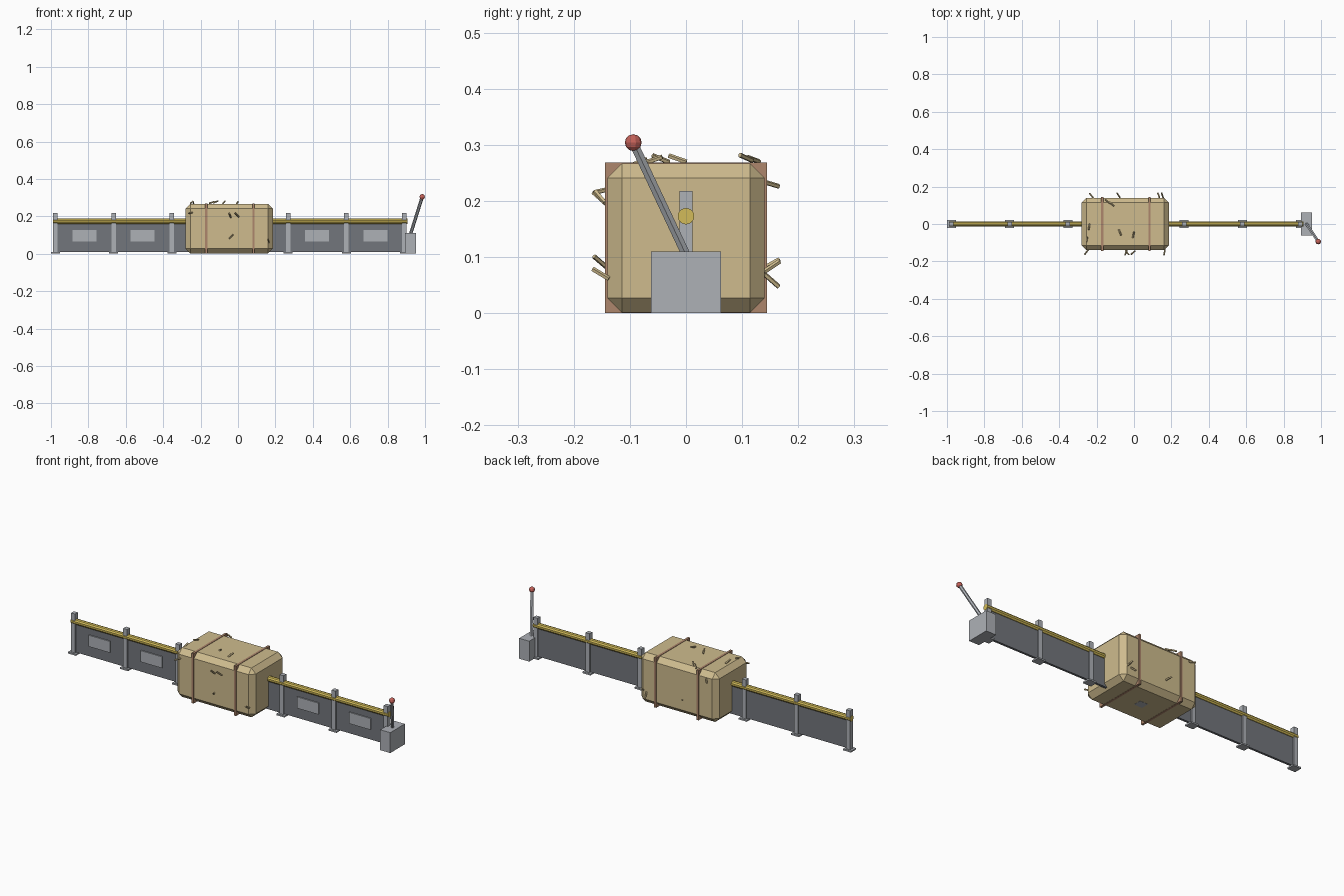
import bpy, math
from mathutils import Vector

if "Cube" in bpy.data.objects:
    bpy.data.objects.remove(bpy.data.objects["Cube"])


def mat(name, r, g, b):
    m = bpy.data.materials.new(name)
    m.diffuse_color = (r, g, b, 1)
    m.use_nodes = True
    m.node_tree.nodes["Principled BSDF"].inputs["Base Color"].default_value = m.diffuse_color
    return m


STEEL = mat("steel", 0.42, 0.44, 0.47)
DARK = mat("dark_panel", 0.17, 0.18, 0.20)
YELLOW = mat("yellow", 0.65, 0.50, 0.10)
STRAW = mat("straw", 0.62, 0.50, 0.27)
TWINE = mat("twine", 0.42, 0.24, 0.15)
RED = mat("red", 0.55, 0.12, 0.10)


def box(name, x, y, z, m):
    """Box from (min, max) pairs."""
    bpy.ops.mesh.primitive_cube_add(size=1, location=[(a + b) / 2 for a, b in (x, y, z)])
    o = bpy.context.object
    o.name = name
    o.scale = [b - a for a, b in (x, y, z)]
    bpy.ops.object.transform_apply(location=False, rotation=False, scale=True)
    o.data.materials.append(m)
    return o


def rod(name, a, b, r, sides, m):
    """Cylinder between two points."""
    a, b = Vector(a), Vector(b)
    bpy.ops.mesh.primitive_cylinder_add(vertices=sides, radius=r, depth=(b - a).length,
                                        location=(a + b) / 2)
    o = bpy.context.object
    o.name = name
    o.rotation_euler = (b - a).to_track_quat('Z', 'Y').to_euler()
    o.data.materials.append(m)
    return o


# fence posts with foot plates
STEP = 0.311
posts = [-0.976 + STEP * i for i in range(7)]
for x in posts:
    box("post", (x - 0.012, x + 0.012), (-0.012, 0.012), (0, 0.218), STEEL)
    box("foot_plate", (x - 0.024, x + 0.024), (-0.022, 0.022), (0, 0.008), STEEL)

# infill panels with a pale plate on the front
for x in posts[:-1]:
    c = x + STEP / 2
    box("panel", (x + 0.01, x + STEP - 0.01), (-0.006, 0.006), (0.01, 0.165), DARK)
    box("front_plate", (c - 0.064, c + 0.064), (-0.012, -0.004), (0.065, 0.126), STEEL)

# top rail
rod("rail", (-0.99, 0, 0.173), (0.905, 0, 0.173), 0.015, 10, YELLOW)

# bale with chamfered edges
bale = box("bale", (-0.28, 0.186), (-0.14, 0.14), (0.001, 0.267), STRAW)
bev = bale.modifiers.new("chamfer", 'BEVEL')
bev.width = 0.026
bev.segments = 1

# binding straps
for x in (-0.17, 0.083):
    box("strap", (x - 0.006, x + 0.006), (-0.144, 0.144), (0, 0.269), TWINE)


# loose straws: centre and direction
def straw(c, d):
    h = Vector(d).normalized() * 0.017
    c = Vector(c)
    rod("loose_straw", c - h, c + h, 0.0045, 5, STRAW)


for c, d in [
    # top
    ((-0.24, -0.015, 0.275), (0.15, 1, -0.35)), ((-0.252, -0.085, 0.268), (0.1, 1, 0.4)),
    ((-0.12, 0.107, 0.277), (1, -0.9, 0.4)), ((-0.14, 0.12, 0.274), (1, -0.8, 0.3)),
    ((-0.075, -0.045, 0.275), (0.4, -1, 0.4)), ((-0.003, -0.058, 0.273), (0.2, 1, 0.35)),
    # front
    ((-0.043, -0.153, 0.205), (0.3, 0.8, -0.7)), ((-0.005, -0.153, 0.207), (0.7, 0.6, -0.7)),
    ((-0.037, -0.153, 0.092), (0.6, -0.7, 0.6)), ((0.163, -0.152, 0.070), (0.2, 1, -0.6)),
    ((-0.254, -0.150, 0.218), (0.7, 0.9, 0.2)),
    # back
    ((-0.228, 0.152, 0.230), (-0.8, 1, -0.3)), ((-0.083, 0.153, 0.088), (-0.6, 0.9, 0.5)),
    ((0.132, 0.153, 0.058), (-0.3, 0.8, -0.7)), ((0.152, 0.153, 0.083), (-0.3, 0.9, 0.6)),
]:
    straw(c, d)

# control box with lever and knob
box("lever_box", (0.892, 0.952), (-0.062, 0.062), (0, 0.11), STEEL)
knob_at = (0.985, -0.094, 0.304)
rod("lever", (0.921, 0.002, 0.10), knob_at, 0.009, 6, STEEL)
bpy.ops.mesh.primitive_uv_sphere_add(segments=10, ring_count=6, radius=0.015, location=knob_at)
knob = bpy.context.object
knob.name = "knob"
knob.data.materials.append(RED)
